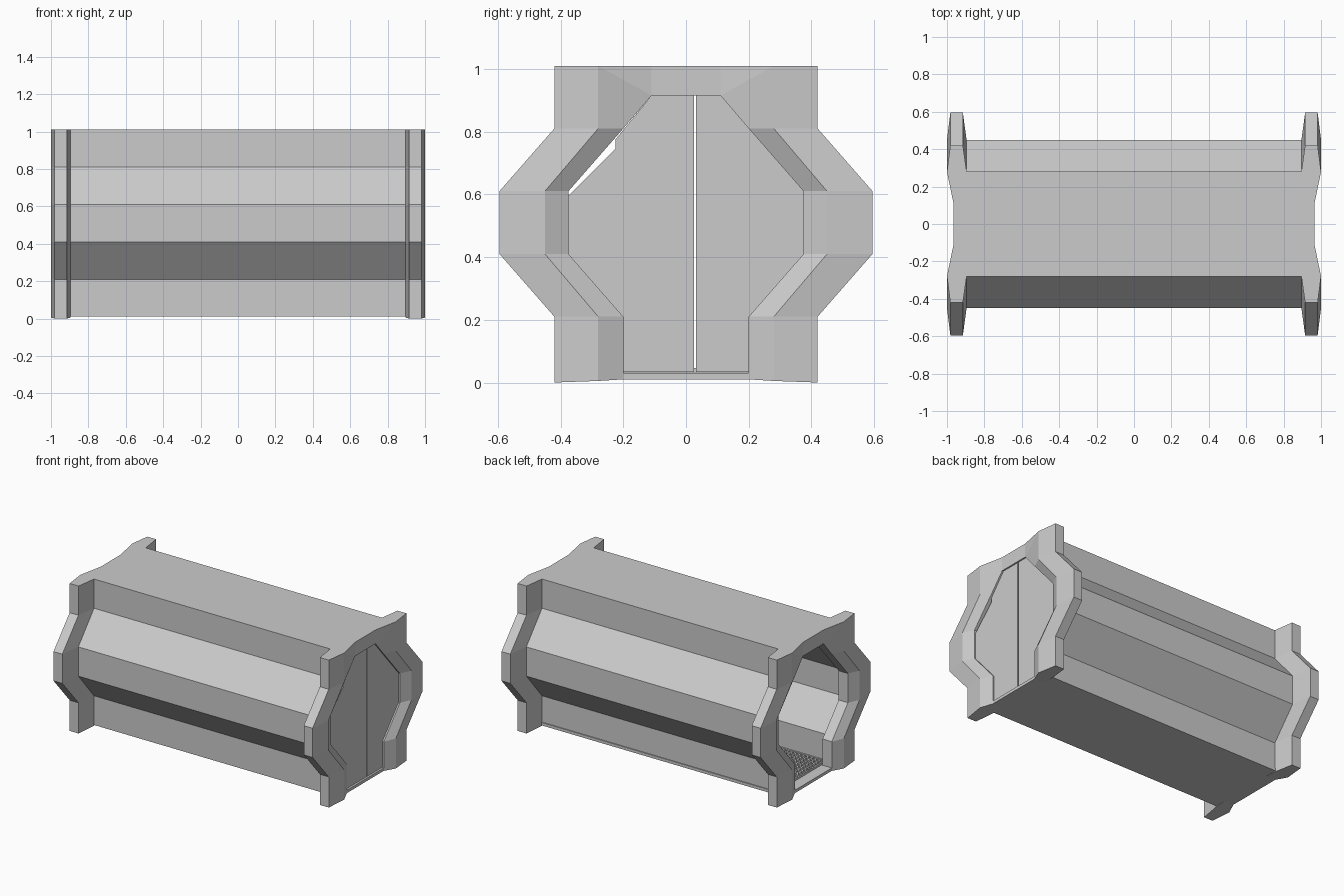
import bpy, bmesh

if "Cube" in bpy.data.objects:
    bpy.data.objects.remove(bpy.data.objects["Cube"])


def make_object(name, bm):
    bmesh.ops.remove_doubles(bm, verts=bm.verts, dist=1e-5)
    bmesh.ops.recalc_face_normals(bm, faces=bm.faces)
    mesh = bpy.data.meshes.new(name)
    bm.to_mesh(mesh)
    bm.free()
    ob = bpy.data.objects.new(name, mesh)
    bpy.context.collection.objects.link(ob)
    return ob


def mirrored(half):
    """Close a half profile of (x, y, z) points by mirroring it in y."""
    return half + [(x, -y, z) for x, y, z in reversed(half)]


def ring_solid(name, loops):
    """Join equal-length closed loops one to the next, last back to first."""
    bm = bmesh.new()
    rings = [[bm.verts.new(p) for p in loop] for loop in loops]
    n = len(rings[0])
    for a, b in zip(rings, rings[1:] + rings[:1]):
        for i in range(n):
            j = (i + 1) % n
            pts = [a[i], a[j], b[j], b[i]]
            unique = []
            for v in pts:
                if all((v.co - u.co).length > 1e-5 for u in unique):
                    unique.append(v)
            if len(unique) > 2:
                bm.faces.new(unique)
    return make_object(name, bm)


def box(name, lo, hi):
    bm = bmesh.new()
    bmesh.ops.create_cube(bm, size=1)
    for v in bm.verts:
        v.co = [(lo[k] + hi[k]) / 2 + v.co[k] * (hi[k] - lo[k]) for k in range(3)]
    return make_object(name, bm)


def array(ob, count, offset):
    m = ob.modifiers.new("Array", 'ARRAY')
    m.count = count
    m.use_relative_offset = False
    m.use_constant_offset = True
    m.constant_offset_displace = offset


def plate(name, outline, x0, x1):
    bm = bmesh.new()
    face = bm.faces.new([bm.verts.new((x0, y, z)) for y, z in outline])
    geom = bmesh.ops.extrude_face_region(bm, geom=[face])["geom"]
    for v in geom:
        if isinstance(v, bmesh.types.BMVert):
            v.co.x = x1
    return make_object(name, bm)


# Half profiles (y, z) from bottom to top
opening = [(.2, .03), (.2, .03), (.2, .21), (.375, .41), (.375, .61),
           (.2, .81), (.11, .915), (.11, .915)]
shell = [(.28, .005), (.28, .21), (.45, .41), (.45, .61), (.28, .81), (.28, 1.01)]
lining = [(.25, .03), (.25, .22), (.42, .42), (.42, .6), (.25, .8), (.25, .98)]
flange = [(.42, 0), (.42, .21), (.595, .41), (.595, .61), (.42, .81), (.42, 1.01)]
bottom, top = (.2, .01), (.11, 1.01)


# Hollow corridor body
def at(profile, x):
    return mirrored([(x, y, z) for y, z in profile])


body = [(y, max(z, .01)) for y, z in shell]
ring_solid("corridor_shell", [at(body, -.9), at(body, .9), at(lining, .9), at(lining, -.9)])


# End frames: dished face, ridge and tapered flange
def frame_loop(side, profile, x, end_x):
    pts = [(end_x, *bottom)] + [(x, y, z) for y, z in profile] + [(end_x, *top)]
    return mirrored([(side * px, y, z) for px, y, z in pts])


for side, name in ((-1, "left_end_frame"), (1, "right_end_frame")):
    ring_solid(name, [
        at(opening, side * .895), at(opening, side * .965),
        frame_loop(side, shell, 1.0, .965), frame_loop(side, flange, .982, .965),
        frame_loop(side, flange, .915, .895), frame_loop(side, shell, .895, .895)])

# Sliding door leaves at the right end; left leaf has a clipped corner
plate("door_leaf_front", [(.025, .033), (-.2, .033), (-.2, .21), (-.375, .41), (-.375, .595),
                          (-.225, .745), (-.225, .775), (-.11, .915), (.025, .915)], .925, .955)
plate("door_leaf_back", [(.032, .033), (.2, .033), (.2, .21), (.375, .41), (.375, .61),
                         (.11, .915), (.032, .915)], .925, .955)

# Floor grating
cross = box("grate_cross_bars", (-.89, -.245, .032), (-.878, .245, .045))
array(cross, 60, (.03, 0, 0))
long_bar = box("grate_long_bars", (-.89, -.245, .034), (.89, -.235, .047))
array(long_bar, 17, (0, .03, 0))

# Thin sill along the back foot of the body
box("back_sill", (-.9, .275, .01), (.9, .286, .03))
